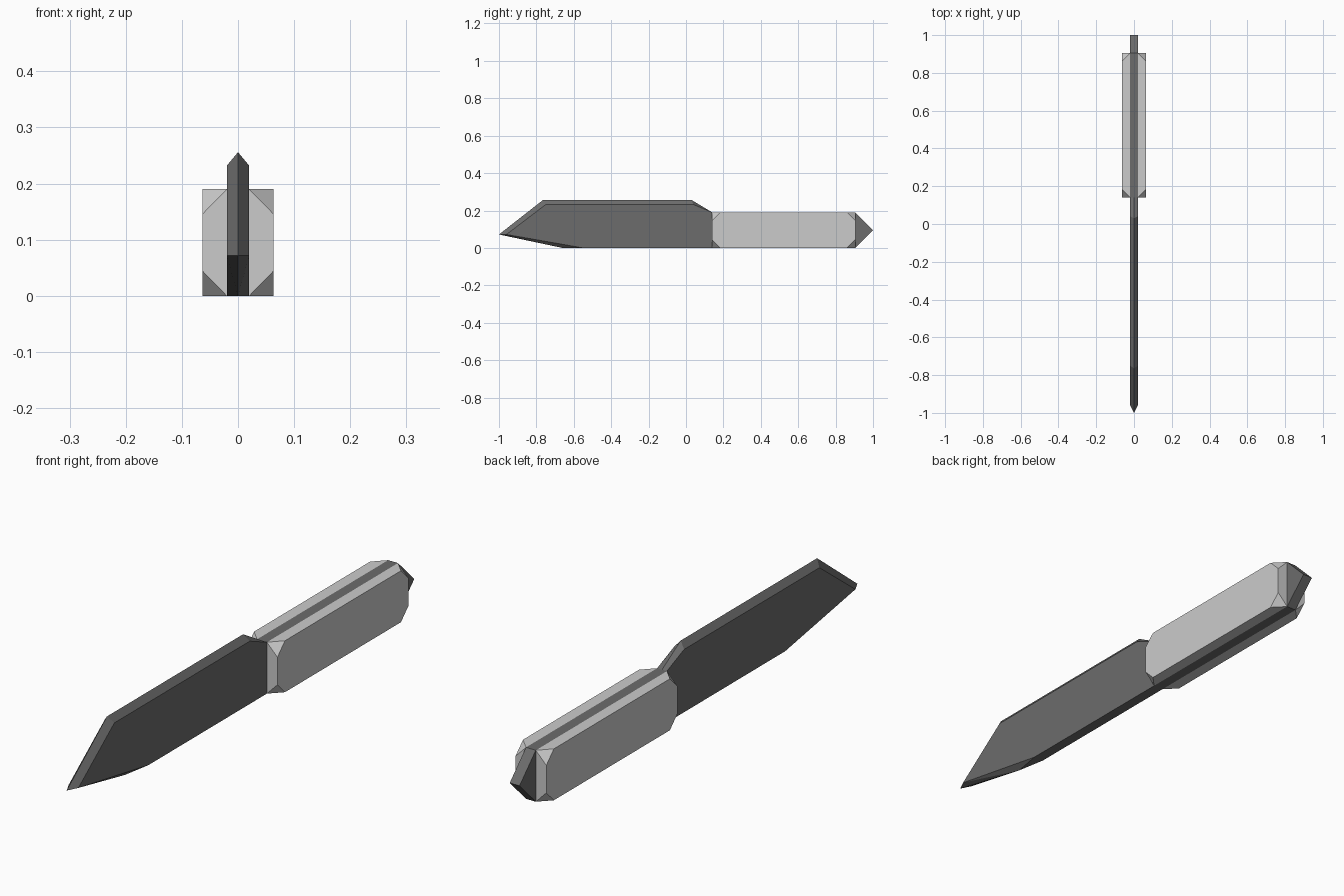
import bpy, bmesh
from math import radians

if "Cube" in bpy.data.objects:
    bpy.data.objects.remove(bpy.data.objects["Cube"])


def finish(name, bm, colour=None):
    """Turn a right-hand half into a mirrored object."""
    bmesh.ops.recalc_face_normals(bm, faces=bm.faces)
    mesh = bpy.data.meshes.new(name)
    bm.to_mesh(mesh)
    bm.free()
    obj = bpy.data.objects.new(name, mesh)
    bpy.context.collection.objects.link(obj)
    mirror = obj.modifiers.new("mirror", 'MIRROR')
    mirror.use_axis[0] = True
    mirror.use_clip = True
    if colour:
        mat = bpy.data.materials.new(name + "_material")
        mat.diffuse_color = colour
        mat.use_nodes = True
        mat.node_tree.nodes["Principled BSDF"].inputs["Base Color"].default_value = mat.diffuse_color
        mesh.materials.append(mat)
    return obj


HALF = 0.02            # half thickness of the blade
Y0, Y1, TOP = 0.14, 0.905, 0.19   # handle extents

# Blade and full tang: matching (y, z) outlines on the centre plane and the flat side
centre = [(-1, .072), (-.765, .256), (.03, .256), (Y0, TOP),
          (Y1, TOP), (1, .095), (Y1, 0), (-.66, 0)]
side = [(-.96, .072), (-.75, .232), (.04, .232), (Y0, TOP),
        (Y1, TOP), (1, .095), (Y1, 0), (-.55, 0)]
bm = bmesh.new()
c = [bm.verts.new((0, y, z)) for y, z in centre]
s = [bm.verts.new((HALF, y, z)) for y, z in side]
bm.faces.new(s)
n = len(c)
for i in range(n - 1):
    bm.faces.new((c[i], c[i + 1], s[i + 1], s[i]))
bm.faces.new((c[-1], c[0], s[0]))      # belly below the tip
bm.faces.new((c[-1], s[0], s[-1]))
finish("blade_and_tang", bm, (0.15, 0.15, 0.15, 1))

# Handle scales: slabs with the four outer corners cut off
OUT, CUT = 0.063, 0.044
bm = bmesh.new()
for y, dy in ((Y0, CUT), (Y1, -CUT)):
    for z, dz in ((0, CUT), (TOP, -CUT)):
        for p in ((HALF, y, z), (OUT, y + dy, z), (OUT, y, z + dz)):
            bm.verts.new(p)
bmesh.ops.convex_hull(bm, input=bm.verts)
bmesh.ops.dissolve_limit(bm, angle_limit=radians(1), verts=bm.verts, edges=bm.edges)
finish("handle_scales", bm)
